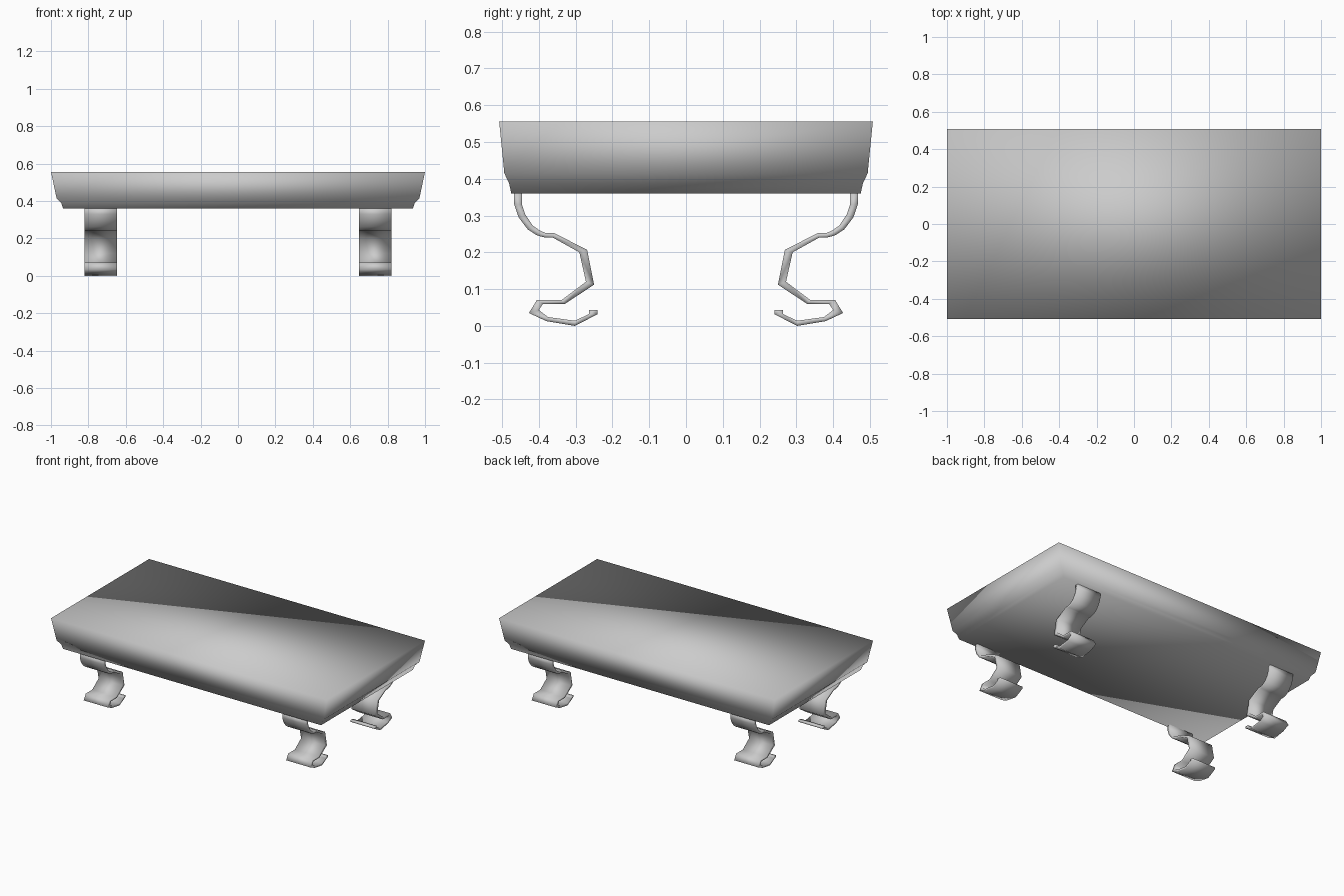
import bpy, bmesh

if "Cube" in bpy.data.objects:
    bpy.data.objects.remove(bpy.data.objects["Cube"])


def finish(name, bm):
    bmesh.ops.recalc_face_normals(bm, faces=bm.faces)
    for f in bm.faces:
        f.smooth = True
    mesh = bpy.data.meshes.new(name)
    bm.to_mesh(mesh)
    bm.free()
    obj = bpy.data.objects.new(name, mesh)
    bpy.context.collection.objects.link(obj)
    return obj


def loft(name, rings, closed=False):
    """Bridge successive four-point rings and cap both ends."""
    bm = bmesh.new()
    loops = [[bm.verts.new(p) for p in ring] for ring in rings]
    for a, b in zip(loops, loops[1:]):
        for i in range(4):
            j = (i + 1) % 4
            bm.faces.new((a[i], a[j], b[j], b[i]))
    bm.faces.new(loops[0])
    bm.faces.new(loops[-1])
    return finish(name, bm)


# Table top: rectangular rings (half x, half y, z), flaring upward
top_profile = [(0.935, 0.475, 0.36), (0.945, 0.481, 0.388),
               (0.97, 0.494, 0.415), (1.0, 0.508, 0.556)]
loft("table_top", [[(-x, -y, z), (x, -y, z), (x, y, z), (-x, y, z)]
                   for x, y, z in top_profile])

# Scroll legs: bent strap, outer and inner edge (y, z) from top to toe
outer = [(-.467, .362), (-.467, .33), (-.455, .295), (-.43, .262),
         (-.405, .246), (-.383, .24), (-.362, .24), (-.29, .2),
         (-.272, .12), (-.337, .071), (-.405, .071), (-.427, .035),
         (-.38, .013), (-.302, 0), (-.24, .032), (-.24, .043)]
inner = [(-.446, .362), (-.446, .33), (-.437, .303), (-.417, .273),
         (-.397, .259), (-.38, .252), (-.358, .252), (-.269, .207),
         (-.25, .112), (-.329, .06), (-.389, .06), (-.4, .043),
         (-.375, .024), (-.302, .014), (-.264, .032), (-.264, .043)]
X0, X1 = 0.648, 0.82
legs = loft("scroll_legs", [[(X0, *a), (X1, *a), (X1, *b), (X0, *b)]
                            for a, b in zip(outer, inner)])
mirror = legs.modifiers.new("four_corners", 'MIRROR')
mirror.use_axis = (True, True, False)
mirror.use_clip = False
